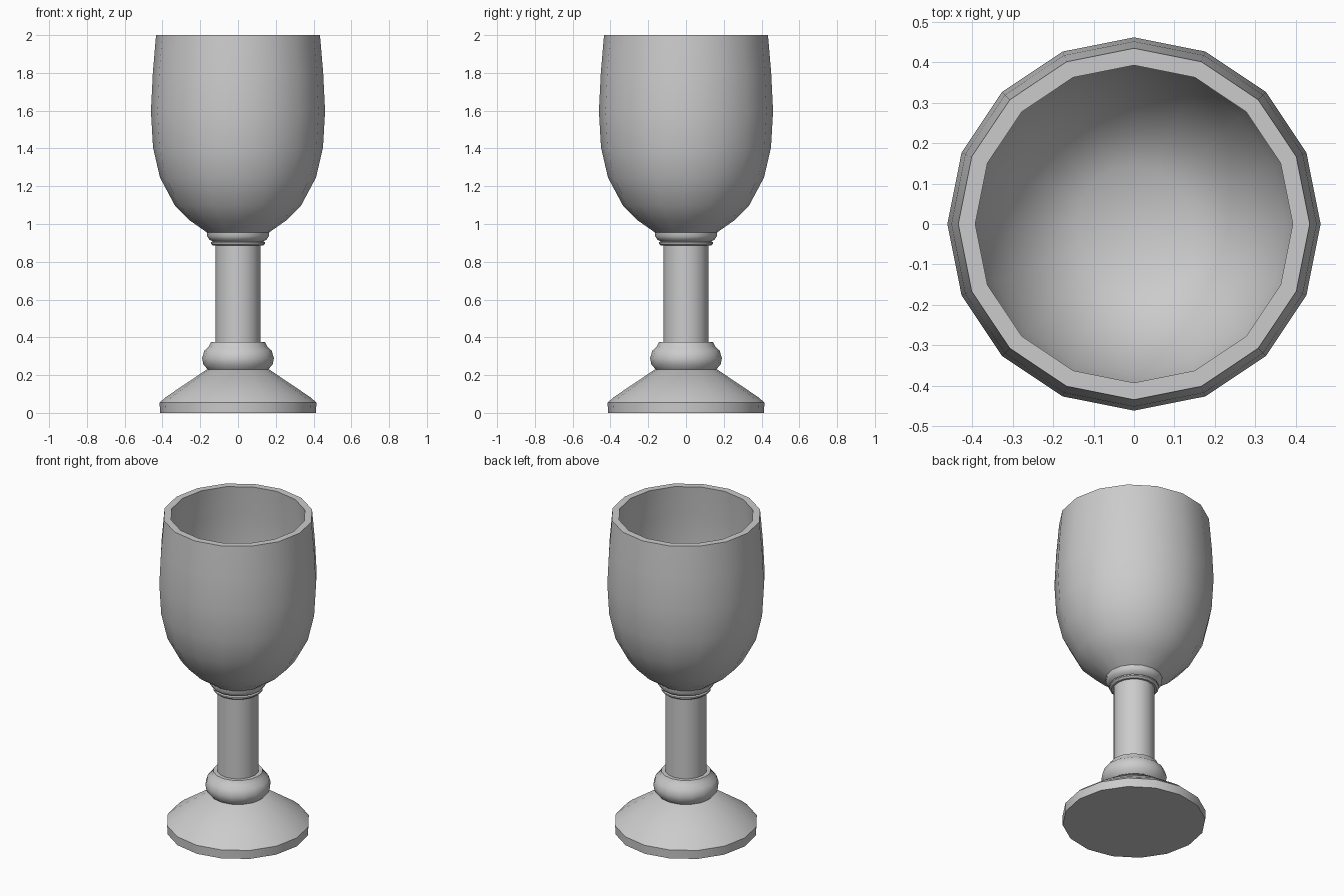
import bpy, bmesh
from math import radians, tau

if "Cube" in bpy.data.objects:
    bpy.data.objects.remove(bpy.data.objects["Cube"])

SIDES = 16


def lathe(name, profile):
    """Spin (radius, z) points around z; welding closes ends at radius 0."""
    bm = bmesh.new()
    verts = [bm.verts.new((r, 0, z)) for r, z in profile]
    edges = [bm.edges.new(pair) for pair in zip(verts, verts[1:])]
    bmesh.ops.spin(bm, geom=verts + edges, cent=(0, 0, 0), axis=(0, 0, 1),
                   angle=tau, steps=SIDES, use_duplicate=False)
    bmesh.ops.remove_doubles(bm, verts=bm.verts, dist=1e-4)
    bmesh.ops.recalc_face_normals(bm, faces=bm.faces)
    mesh = bpy.data.meshes.new(name)
    bm.to_mesh(mesh)
    bm.free()
    obj = bpy.data.objects.new(name, mesh)
    bpy.context.collection.objects.link(obj)
    bpy.ops.object.select_all(action='DESELECT')
    obj.select_set(True)
    bpy.context.view_layer.objects.active = obj
    bpy.ops.object.shade_smooth_by_angle(angle=radians(35))
    return obj


# Flared foot with a short vertical edge
lathe("foot", [(0, 0), (0.413, 0), (0.415, 0.055), (0.38, 0.085),
               (0.165, 0.23), (0, 0.23)])

# Rounded knob above the foot
lathe("knob", [(0, 0.23), (0.16, 0.23), (0.183, 0.255), (0.19, 0.29),
               (0.178, 0.33), (0.155, 0.35), (0.143, 0.375), (0, 0.375)])

# Straight stem
lathe("stem", [(0, 0.37), (0.12, 0.37), (0.12, 0.89), (0, 0.89)])

# Ringed collar under the bowl
lathe("collar", [(0, 0.885), (0.132, 0.885), (0.144, 0.895), (0.144, 0.903),
                 (0.135, 0.908), (0.152, 0.918), (0.163, 0.935),
                 (0.164, 0.956), (0, 0.956)])

# Hollow bowl: outside up to the rim, then down the inside
lathe("bowl", [(0, 0.955), (0.164, 0.955), (0.254, 1.018), (0.334, 1.098),
               (0.413, 1.246), (0.45, 1.405), (0.461, 1.597), (0.451, 1.8),
               (0.434, 2.0), (0.392, 2.0), (0.41, 1.8), (0.42, 1.597),
               (0.41, 1.41), (0.374, 1.26), (0.302, 1.125), (0.23, 1.052),
               (0.145, 1.0), (0, 0.995)])
